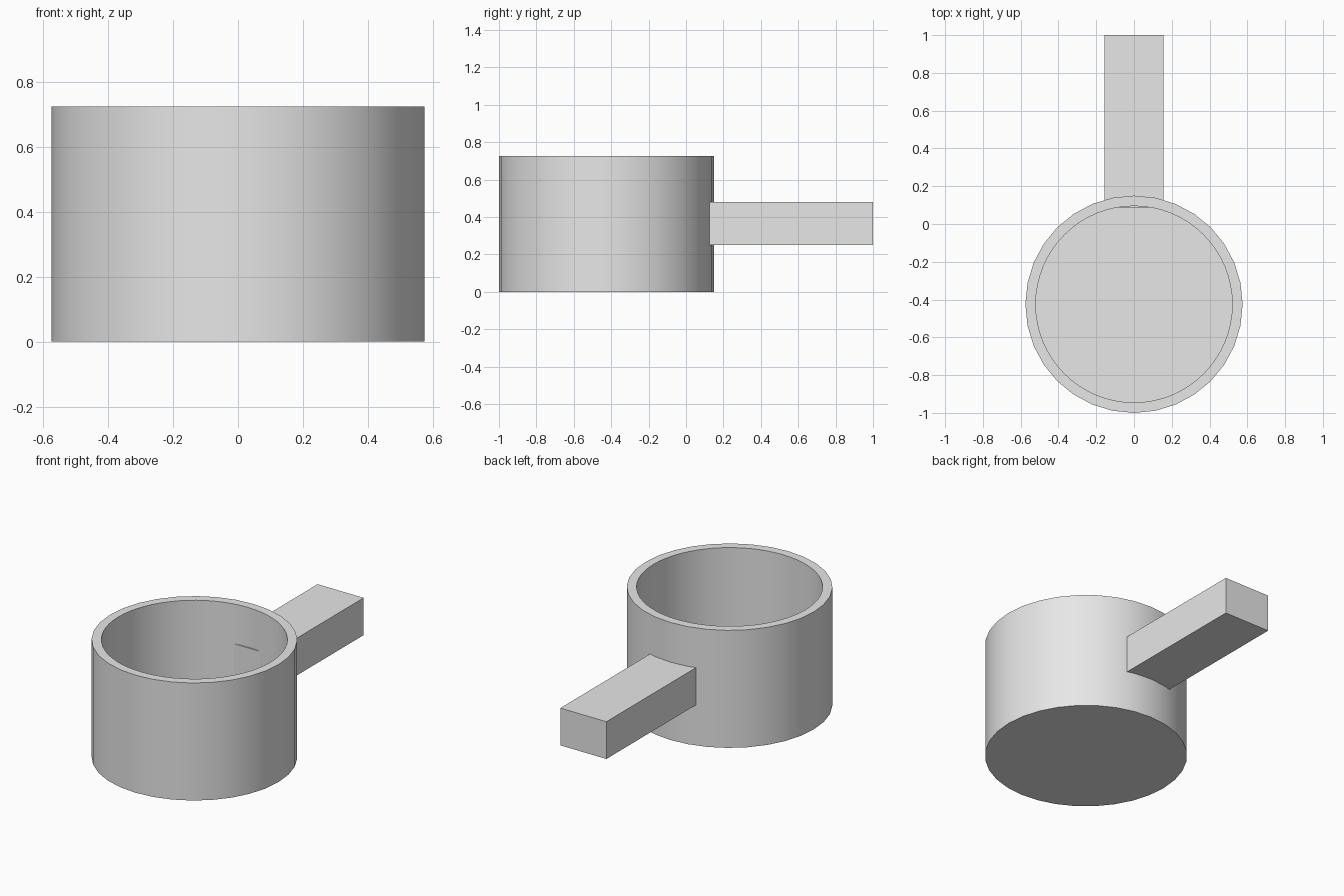
import bpy
import math

cube = bpy.data.objects.get("Cube")
if cube:
    bpy.data.objects.remove(cube, do_unlink=True)

GREY = (0.8, 0.8, 0.8, 1.0)
CUP_Y, CUP_R, CUP_H = -0.425, 0.575, 0.725
INNER_R, FLOOR_Z = 0.52, 0.055

mat = bpy.data.materials.new("plain grey")
mat.use_nodes = True
mat.diffuse_color = GREY
mat.node_tree.nodes["Principled BSDF"].inputs["Base Color"].default_value = GREY


def cylinder(name, radius, z0, z1, sides):
    bpy.ops.mesh.primitive_cylinder_add(
        vertices=sides, radius=radius, depth=z1 - z0,
        location=(0, CUP_Y, (z0 + z1) / 2))
    ob = bpy.context.object
    ob.name = name
    ob.data.materials.append(mat)
    return ob


def box(name, lo, hi):
    bpy.ops.mesh.primitive_cube_add(
        size=1, location=[(a + b) / 2 for a, b in zip(lo, hi)])
    ob = bpy.context.object
    ob.name = name
    ob.scale = [b - a for a, b in zip(lo, hi)]
    bpy.ops.object.transform_apply(location=False, rotation=False, scale=True)
    ob.data.materials.append(mat)
    return ob


# Cup body, hollowed from above
cup = cylinder("cup", CUP_R, 0, CUP_H, 32)
cavity = cylinder("cavity_cutter", INNER_R, FLOOR_Z, CUP_H + 0.2, 64)
cavity.hide_render = True
cut = cup.modifiers.new("cavity", 'BOOLEAN')
cut.operation = 'DIFFERENCE'
cut.solver = 'EXACT'
cut.object = cavity

bpy.ops.object.select_all(action='DESELECT')
cup.select_set(True)
bpy.context.view_layer.objects.active = cup
bpy.ops.object.modifier_apply(modifier=cut.name)
bpy.data.objects.remove(cavity, do_unlink=True)
bpy.ops.object.shade_smooth_by_angle(angle=math.radians(30))

# Straight handle whose inner end just breaks through the cup wall
box("handle", (-0.157, 0.087, 0.25), (0.157, 1.0, 0.48))
